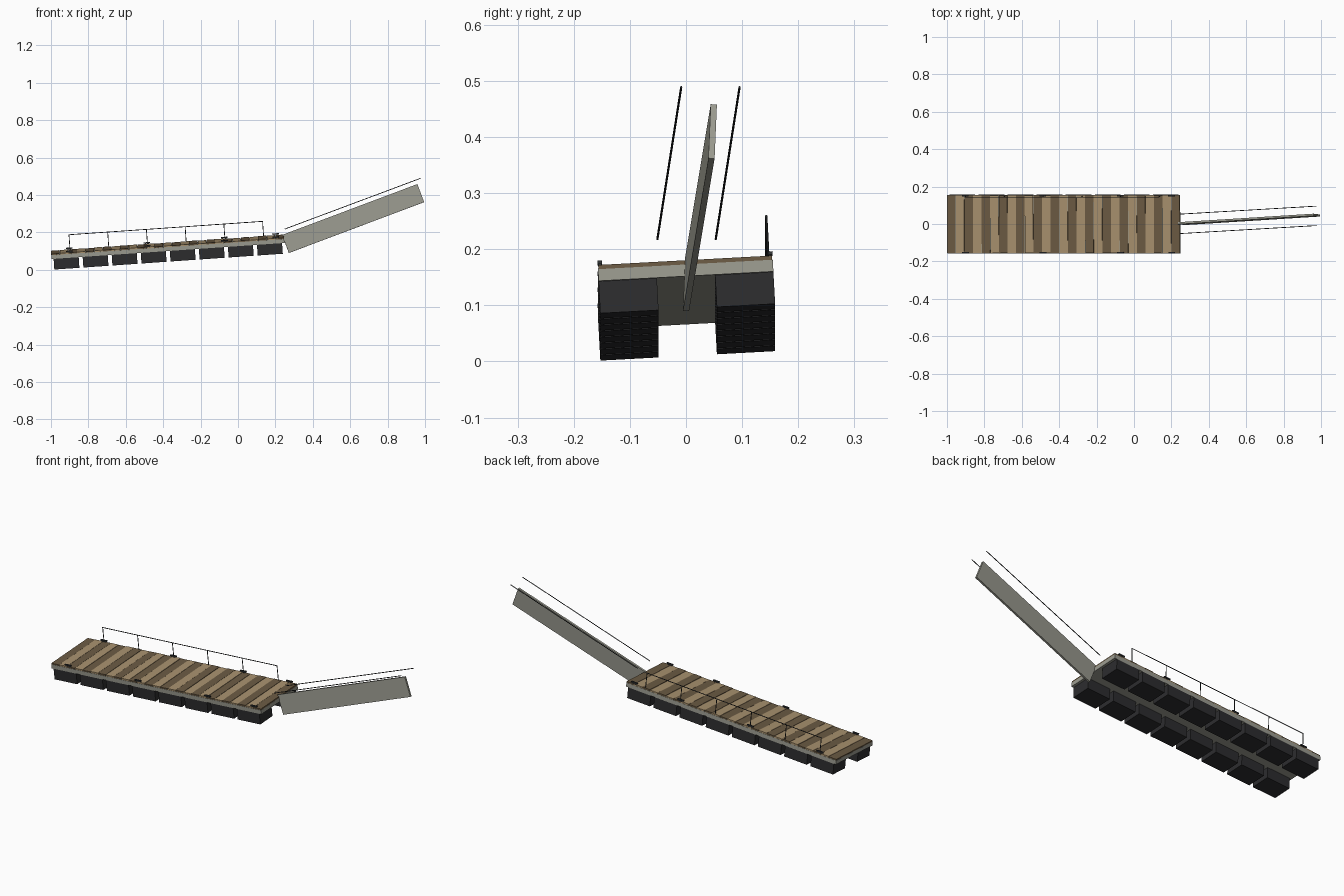
import bpy, bmesh, math, random
from mathutils import Matrix, Vector

if "Cube" in bpy.data.objects:
    bpy.data.objects.remove(bpy.data.objects["Cube"])

random.seed(4)


def material(name, rgb):
    m = bpy.data.materials.new(name)
    m.diffuse_color = (*rgb, 1)
    m.use_nodes = True
    m.node_tree.nodes["Principled BSDF"].inputs["Base Color"].default_value = m.diffuse_color
    return m


TAN = material("light wood", (0.40, 0.29, 0.16))
BROWN = material("dark wood", (0.15, 0.105, 0.057))
GREY = material("weathered grey", (0.33, 0.33, 0.28))
BLACK = material("black plastic", (0.026, 0.026, 0.028))
METAL = material("dark metal", (0.03, 0.033, 0.035))


def add_box(bm, lo, hi, turn=0.0):
    lo, hi = Vector(lo), Vector(hi)
    size = hi - lo
    m = (Matrix.Translation((lo + hi) / 2) @ Matrix.Rotation(turn, 4, 'Z')
         @ Matrix.Diagonal((*size, 1)))
    bmesh.ops.create_cube(bm, size=1, matrix=m)


def add_rod(bm, a, b, r):
    a, b = Vector(a), Vector(b)
    d = b - a
    m = Matrix.Translation((a + b) / 2) @ d.to_track_quat('Z', 'Y').to_matrix().to_4x4()
    bmesh.ops.create_cone(bm, cap_ends=True, segments=8, radius1=r, radius2=r,
                          depth=d.length, matrix=m)


def finish(bm, name, mat, matrix=Matrix()):
    me = bpy.data.meshes.new(name)
    bm.to_mesh(me)
    bm.free()
    me.materials.append(mat)
    ob = bpy.data.objects.new(name, me)
    ob.matrix_world = matrix
    bpy.context.collection.objects.link(ob)
    return ob


# Deck frame of reference: pitched and rolled as if riding a swell
DECK = (Matrix.Translation((-0.375, 0, 0.109))
        @ Matrix.Rotation(math.radians(-3.95), 4, 'Y')
        @ Matrix.Rotation(math.radians(3.1), 4, 'X'))
HALF_L, HALF_W, SLAB = 0.624, 0.156, 0.021

# Deck frame slab
bm = bmesh.new()
add_box(bm, (-HALF_L, -HALF_W, 0), (HALF_L, HALF_W, SLAB))
finish(bm, "deck_frame", GREY, DECK)

# Alternating deck planks with slightly uneven thickness
COUNT = 27
pitch = 2 * HALF_L / COUNT
for name, mat, start in (("dark_planks", BROWN, 0), ("light_planks", TAN, 1)):
    bm = bmesh.new()
    for i in range(start, COUNT, 2):
        x = -HALF_L + i * pitch
        add_box(bm, (x + 0.0006, -HALF_W + 0.001, SLAB),
                (x + pitch - 0.0006, HALF_W - 0.001, SLAB + random.uniform(0.006, 0.0085)),
                random.uniform(-0.003, 0.003))
    finish(bm, name, mat, DECK)

# Two rows of float blocks
bm = bmesh.new()
for i in range(8):
    x = -0.613 + i * 0.1557
    for y0, y1 in ((-0.156, -0.052), (0.052, 0.156)):
        add_box(bm, (x, y0, -0.057), (x + 0.1345, y1, 0))
finish(bm, "floats", BLACK, DECK)

# Mooring cleats along both edges
bm = bmesh.new()
top = SLAB + 0.007
for x in (-0.525, -0.11, 0.305, 0.58):
    for y in (-0.152, 0.152):
        for dx in (-0.008, 0.008):
            add_box(bm, (x + dx - 0.003, y - 0.003, top - 0.002), (x + dx + 0.003, y + 0.003, top + 0.005))
        add_box(bm, (x - 0.018, y - 0.004, top + 0.004), (x + 0.018, y + 0.004, top + 0.010))
finish(bm, "cleats", METAL, DECK)

# Handrail on the back edge
bm = bmesh.new()
rail_y, rail_z = 0.149, top + 0.079
posts = [-0.522 + i * 0.2075 for i in range(6)]
for x in posts:
    add_rod(bm, (x, rail_y, SLAB), (x, rail_y, rail_z), 0.002)
add_rod(bm, (posts[0] - 0.002, rail_y, rail_z), (posts[-1] + 0.002, rail_y, rail_z), 0.002)
finish(bm, "deck_handrail", METAL, DECK)

# Gangway: thin panel standing on edge, rising to the right
along = Vector((0.725, 0.041, 0.268))
up = Vector((-0.037, 0.004, 0.096))
side = along.cross(up).normalized()
corner = Vector((0.272, 0.0, 0.09))
bm = bmesh.new()
add_box(bm, (0, 0, -0.0055), (1, 1, 0.0055))
m = Matrix((along, up, side)).transposed().to_4x4()
finish(bm, "gangway", GREY, Matrix.Translation(corner) @ m).data.update()

# Gangway handrails, one each side
bm = bmesh.new()
for y in (-0.051, 0.053):
    add_rod(bm, (0.25, y, 0.218), (0.975, y + 0.0425, 0.489), 0.002)
finish(bm, "gangway_handrails", METAL)
